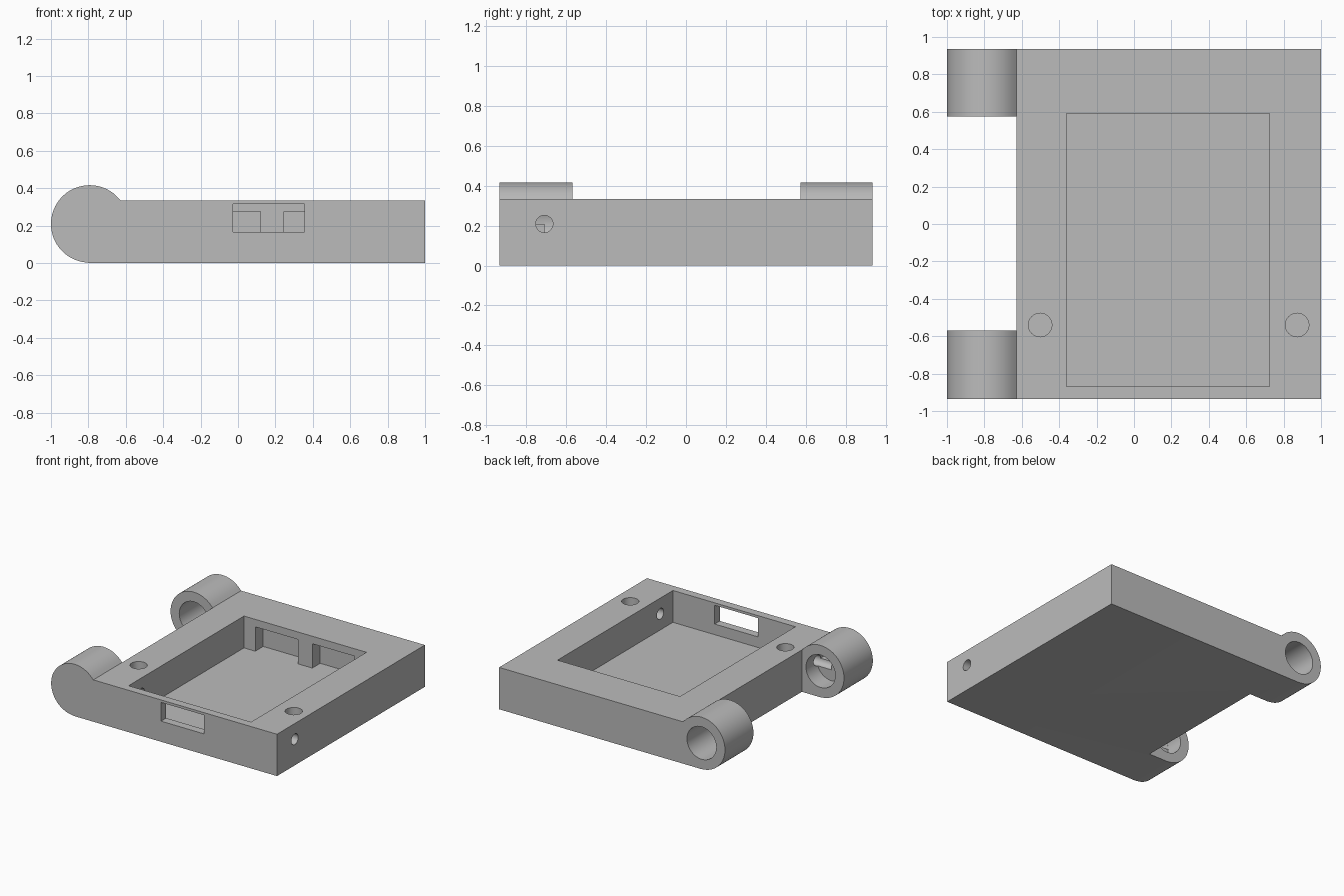
import bpy, bmesh
from math import sin, cos, pi
from mathutils import Vector

cube = bpy.data.objects.get("Cube")
if cube:
    bpy.data.objects.remove(cube, do_unlink=True)

grey = bpy.data.materials.new("plain_grey")
grey.use_nodes = True
colour = (0.5, 0.5, 0.5, 1)
grey.diffuse_color = colour
grey.node_tree.nodes["Principled BSDF"].inputs["Base Color"].default_value = colour

HINGE_X, HINGE_Z, HINGE_R, BORE_R = -0.793, 0.209, 0.207, 0.13
EDGE_X, TOP, HALF_Y, FLOOR = -0.627, 0.335, 0.935, 0.08


def arc(cu, cv, r, start, end, n):
    return [(cu + r * cos(start + (end - start) * i / n),
             cv + r * sin(start + (end - start) * i / n)) for i in range(n + 1)]


def circle(cu, cv, r, n=48):
    return arc(cu, cv, r, 0, 2 * pi, n)[:-1]


def prism(name, outline, axis, lo, hi):
    """Extrude a closed 2D outline along the given axis from lo to hi."""
    place = {"x": lambda u, v, w: (w, u, v),
             "y": lambda u, v, w: (u, w, v),
             "z": lambda u, v, w: (u, v, w)}[axis]
    bm = bmesh.new()
    face = bm.faces.new([bm.verts.new(place(u, v, lo)) for u, v in outline])
    res = bmesh.ops.extrude_face_region(bm, geom=[face])
    verts = [g for g in res["geom"] if isinstance(g, bmesh.types.BMVert)]
    bmesh.ops.translate(bm, verts=verts, vec=Vector(place(0, 0, hi - lo)))
    bmesh.ops.recalc_face_normals(bm, faces=bm.faces)
    mesh = bpy.data.meshes.new(name)
    bm.to_mesh(mesh)
    bm.free()
    mesh.materials.append(grey)
    obj = bpy.data.objects.new(name, mesh)
    bpy.context.collection.objects.link(obj)
    return obj


def box(name, x0, x1, y0, y1, z0, z1):
    return prism(name, [(x0, y0), (x1, y0), (x1, y1), (x0, y1)], "z", z0, z1)


def cut(target, cutter):
    cutter.hide_render = True
    bpy.ops.object.select_all(action="DESELECT")
    bpy.context.view_layer.objects.active = target
    target.select_set(True)
    mod = target.modifiers.new("cut", "BOOLEAN")
    mod.operation, mod.solver, mod.object = "DIFFERENCE", "EXACT", cutter
    bpy.ops.object.modifier_apply(modifier=mod.name)
    bpy.data.objects.remove(cutter, do_unlink=True)


# Slab and hinge barrel share one side profile
barrel = arc(HINGE_X, HINGE_Z, HINGE_R, 0.65, 1.5 * pi, 44)
barrel = [(u, max(v, 0)) for u, v in barrel]
barrel[0] = (EDGE_X, TOP)
barrel[-1] = (HINGE_X, 0)
housing = prism("hinged_housing", barrel + [(1, 0), (1, TOP)], "y", -HALF_Y, HALF_Y)

cutters = [
    # Gap between the two hinge knuckles
    box("hinge_gap", -1.2, EDGE_X, -0.57, 0.575, -0.1, 0.6),
    # Open tray
    box("tray_pocket", -0.36, 0.725, -0.87, 0.59, FLOOR, 0.5),
    # Front port
    box("front_port", -0.027, 0.355, -1, -0.8, 0.165, 0.315),
    # Through bore at the back, keyed blind bore at the front
    prism("back_bore", circle(HINGE_X, HINGE_Z, BORE_R), "y", 0.4, 1.1),
    prism("front_bore", circle(HINGE_X, HINGE_Z, BORE_R), "y", -0.71, -0.4),
    prism("key_recess", arc(HINGE_X, HINGE_Z, BORE_R - 0.001, 0, pi, 24),
          "y", -0.87, -0.65),
    # Cable passage from the outer side through to the front bore
    prism("cable_hole", circle(-0.71, HINGE_Z, 0.043, 32), "x", HINGE_X, 1.1),
]
# Two recesses in the rear tray wall, separated by a rib
for x0, x1 in ((-0.26, 0.12), (0.245, 0.62)):
    cutters.append(box("rear_recess", x0, x1, 0.5, 0.69, FLOOR, 0.275))
# Screw holes in the rim
for x in (-0.502, 0.872):
    cutters.append(prism("screw_hole", circle(x, -0.54, 0.063, 32), "z", 0.09, 0.5))

for cutter in cutters:
    cut(housing, cutter)

bpy.ops.object.select_all(action="DESELECT")
housing.select_set(True)
bpy.context.view_layer.objects.active = housing
bpy.ops.object.shade_smooth_by_angle(angle=0.5)
